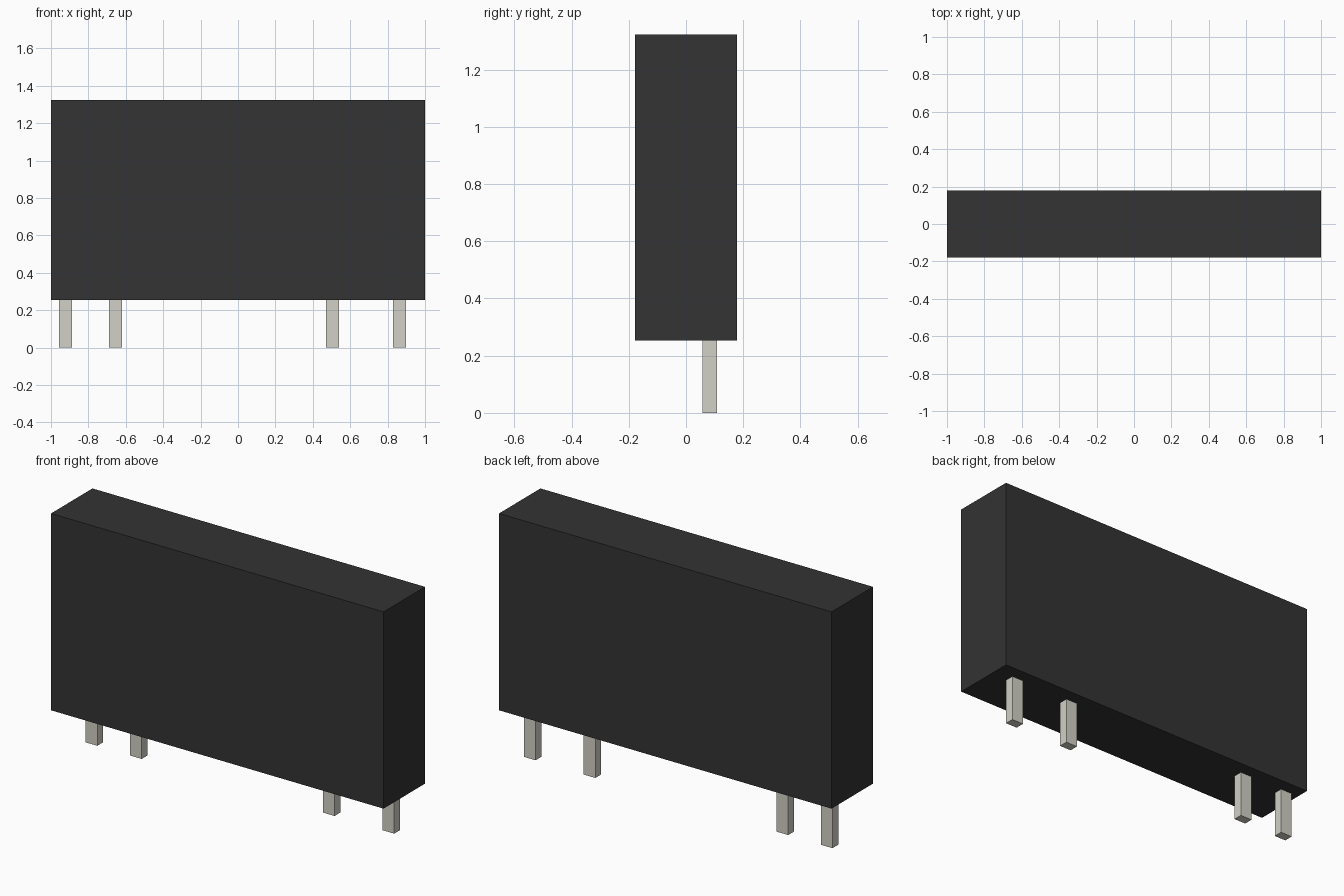
import bpy

cube = bpy.data.objects.get("Cube")
if cube:
    bpy.data.objects.remove(cube, do_unlink=True)


def make_material(name, colour):
    mat = bpy.data.materials.new(name)
    mat.use_nodes = True
    mat.diffuse_color = (*colour, 1)
    mat.node_tree.nodes["Principled BSDF"].inputs["Base Color"].default_value = (*colour, 1)
    return mat


def add_box(name, low, high, mat):
    centre = [(a + b) / 2 for a, b in zip(low, high)]
    bpy.ops.mesh.primitive_cube_add(size=1, location=centre)
    box = bpy.context.object
    box.name = box.data.name = name
    box.scale = [b - a for a, b in zip(low, high)]
    bpy.ops.object.transform_apply(location=False, rotation=False, scale=True)
    box.data.materials.append(mat)
    return box


black_plastic = make_material("black plastic", (0.033, 0.033, 0.033))
tinned_metal = make_material("tinned metal", (0.645, 0.638, 0.571))

# Relay housing
HALF_DEPTH, BASE, TOP = 0.178, 0.253, 1.323
add_box("housing", (-1, -HALF_DEPTH, BASE), (1, HALF_DEPTH, TOP), black_plastic)

# Row of terminal pins, set towards the back
PIN_Y, PIN_W, PIN_D = 0.083, 0.07, 0.05
pins = {"coil_pin_a": -0.922, "coil_pin_b": -0.655,
        "contact_pin_a": 0.505, "contact_pin_b": 0.864}
for name, x in pins.items():
    add_box(name, (x - PIN_W / 2, PIN_Y - PIN_D / 2, 0),
            (x + PIN_W / 2, PIN_Y + PIN_D / 2, BASE), tinned_metal)
